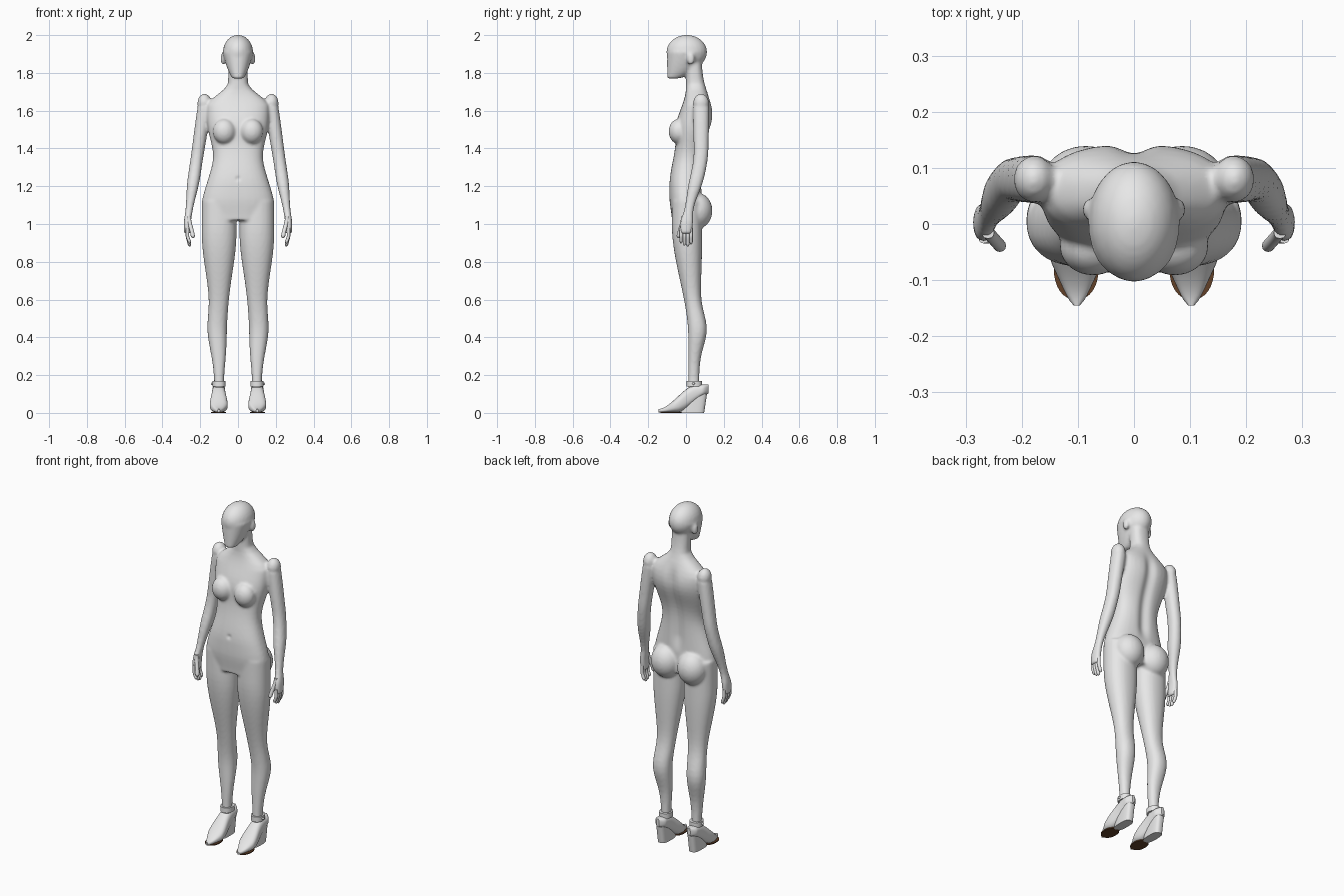
import bpy, bmesh, math
from mathutils import Matrix

cube = bpy.data.objects.get("Cube")
if cube:
    bpy.data.objects.remove(cube, do_unlink=True)


def material(name, colour):
    mat = bpy.data.materials.new(name)
    mat.use_nodes = True
    mat.diffuse_color = (*colour, 1)
    mat.node_tree.nodes["Principled BSDF"].inputs["Base Color"].default_value = (*colour, 1)
    return mat


grey = material("light grey", (0.8, 0.8, 0.8))
brown = material("dark brown", (0.12, 0.05, 0.02))


def ramp(value, start, stop):
    """Smooth step from zero at start to one at stop."""
    t = min(1, max(0, (value - start) / (stop - start)))
    return t * t * (3 - 2 * t)


def bump(value, centre, width):
    """Bell curve of height one."""
    return math.exp(-((value - centre) / width) ** 2)


def loft(bm, shape, start, stop, along="z", power=2.2, side=1, steps=30, sides=32):
    """Sweep rounded sections; shape gives centre x, half width, low and high edge."""
    loops = []
    for step in range(steps + 1):
        pos = start + (stop - start) * step / steps
        centre, half, low, high = shape(pos)
        loop = []
        for k in range(sides):
            angle = math.tau * k / sides
            c, s = math.cos(angle), math.sin(angle)
            across = math.copysign(abs(c) ** (2 / power), c)
            deep = math.copysign(abs(s) ** (2 / power), s)
            x = side * (centre + half * across)
            edge = (low + high + (high - low) * deep) / 2
            loop.append(bm.verts.new((x, edge, pos) if along == "z" else (x, pos, edge)))
        loops.append(loop)
    for lower, upper in zip(loops, loops[1:]):
        for k in range(sides):
            bm.faces.new((lower[k - 1], lower[k], upper[k], upper[k - 1]))
    bm.faces.new(loops[0])
    bm.faces.new(loops[-1])


def ball(bm, centre, radii):
    matrix = Matrix.Translation(centre) @ Matrix.Diagonal((*radii, 1))
    bmesh.ops.create_uvsphere(bm, u_segments=24, v_segments=16, radius=1, matrix=matrix)


def finish(bm, name, mat, voxel=0):
    """Turn the parts into an object, blending them into one skin if asked."""
    bmesh.ops.recalc_face_normals(bm, faces=bm.faces)
    mesh = bpy.data.meshes.new(name)
    bm.to_mesh(mesh)
    bm.free()
    obj = bpy.data.objects.new(name, mesh)
    bpy.context.collection.objects.link(obj)
    if voxel:
        remesh = obj.modifiers.new("blend", "REMESH")
        remesh.mode, remesh.voxel_size = "VOXEL", voxel
        soften = obj.modifiers.new("soften", "SMOOTH")
        soften.factor, soften.iterations = 0.5, 5
        graph = bpy.context.evaluated_depsgraph_get()
        obj.data = bpy.data.meshes.new_from_object(obj.evaluated_get(graph))
        obj.modifiers.clear()
    obj.data.materials.clear()
    obj.data.materials.append(mat)
    # End caps stay flat, everything else is smooth
    for face in obj.data.polygons:
        face.use_smooth = len(face.vertices) <= 4
    return obj


def torso(z):
    shoulders = 0.115 * ramp(z, 1.75, 1.62)
    waist = 0.035 * bump(z, 1.36, 0.12)
    hips = 0.025 * bump(z, 1.1, 0.1)
    chest = 0.055 * ramp(z, 1.72, 1.5)
    belly = 0.033 * ramp(z, 1.45, 1.2) - 0.015 * ramp(z, 1.15, 1)
    back = 0.083 + 0.06 * bump(z, 1.58, 0.14)
    return 0, 0.052 + shoulders - waist + hips, -chest - belly, back


def jaw(z):
    half = 0.08 * math.sqrt((z - 1.75) / 0.15)
    back = 0.15 * math.sqrt((z - 1.77) / 0.13) - 0.05
    return 0, half, -0.1, back


def leg(z):
    calf = bump(z, 0.44, 0.12)
    half = 0.026 + 0.026 * ramp(z, 0.15, 0.46) + 0.04 * ramp(z, 0.55, 0.95)
    front = 0.012 - 0.087 * ramp(z, 0.4, 1)
    back = 0.07 + 0.04 * calf + 0.015 * ramp(z, 0.4, 0.9)
    return 0.1 + 0.01 * calf, half, front, back


def arm(z):
    half = 0.019 + 0.014 * ramp(z, 1.05, 1.25) + 0.004 * ramp(z, 1.3, 1.6)
    middle = 0.08 * ramp(z, 0.95, 1.4)
    depth = 1.15 * half + 0.013 * bump(z, 1, 0.06)
    return min(0.268, 0.42 - 0.15 * z), half, middle - depth, middle + depth


def finger(y, tip):
    """Section rule for a finger that curls inward and rounds off at its tip."""
    def shape(z):
        radius = 0.009 * math.sqrt(min(1, 0.05 + (z - tip) / 0.012))
        return 0.256 + 0.012 * ramp(z, tip, 0.94), radius, y - radius, y + radius
    return shape


def thumb(z):
    radius = 0.011 * math.sqrt(min(1, 0.05 + (z - 0.925) / 0.012))
    lean = ramp(z, 0.92, 1.04)
    y = 0.025 * lean - 0.04
    return 0.238 + 0.022 * lean, radius, y - radius, y + radius


def foot(y):
    toe = math.sqrt(min(1, (y + 0.147) / 0.08))
    heel = math.sqrt(min(1, (0.12 - y) / 0.03))
    half = (0.034 + 0.013 * bump(y, -0.05, 0.06)) * toe * heel
    return 0.102, half, 0.003 + 0.1 * ramp(y, -0.05, 0.13), 0.02 + 0.13 * ramp(y, -0.15, 0.06)


def wedge(z):
    return 0.102, 0.028, 0.3 * z - 0.03, 0.096 + 0.15 * z


def strap(z):
    return 0.1, 0.035, 0.003, 0.085


def sole_plate(z):
    return 0.103, 0.04, -0.135, -0.02


# Torso with neck, jaw and cranium
body = bmesh.new()
loft(body, torso, 1.02, 1.85, power=2.4)
loft(body, jaw, 1.77, 1.91)
ball(body, (0, 0.004, 1.91), (0.08, 0.108, 0.091))

for side in (-1, 1):
    # Ear, bust, buttock and shoulder
    ball(body, (side * 0.078, 0.026, 1.875), (0.014, 0.02, 0.034))
    ball(body, (side * 0.073, -0.04, 1.49), (0.06, 0.052, 0.066))
    ball(body, (side * 0.086, 0.06, 1.07), (0.085, 0.08, 0.095))
    ball(body, (side * 0.178, 0.08, 1.64), (0.037, 0.042, 0.05))
    # Limbs
    loft(body, leg, 0.12, 1.12, side=side)
    loft(body, arm, 0.95, 1.62, side=side)

mannequin = finish(body, "mannequin_body", grey, voxel=0.008)

# Spine groove and navel
for vert in mannequin.data.vertices:
    x, y, z = vert.co
    if y > 0.03 and abs(x) < 0.12 and z > 1.1:
        groove = ramp(z, 1.14, 1.25) * ramp(z, 1.7, 1.58)
        vert.co.y -= 0.016 * groove * bump(x, 0, 0.03)
    elif y < -0.04 and abs(x) < 0.04:
        vert.co.y += 0.008 * bump(x, 0, 0.01) * bump(z, 1.24, 0.01)

for side, label in ((1, "left"), (-1, "right")):
    # Fingers and thumb
    digits = bmesh.new()
    for i in range(4):
        tip = 0.877 + 0.012 * abs(i - 1.3)
        loft(digits, finger(0.027 - i * 0.0175, tip), tip, 0.98, side=side, sides=12)
    loft(digits, thumb, 0.925, 1.04, side=side, sides=12)
    finish(digits, label + "_fingers", grey)

    # Shoe with wedge heel, ankle strap and buckle stud
    shoe = bmesh.new()
    loft(shoe, foot, -0.145, 0.118, along="y", power=2.6, side=side)
    loft(shoe, wedge, 0, 0.1, power=3, side=side, steps=4)
    loft(shoe, strap, 0.14, 0.17, side=side, steps=2)
    ball(shoe, (side * 0.136, 0.04, 0.155), (0.007, 0.007, 0.007))
    finish(shoe, label + "_wedge_shoe", grey)

    # Sole under the front of the shoe
    sole = bmesh.new()
    loft(sole, sole_plate, 0, 0.006, side=side, steps=1)
    finish(sole, label + "_sole", brown)
